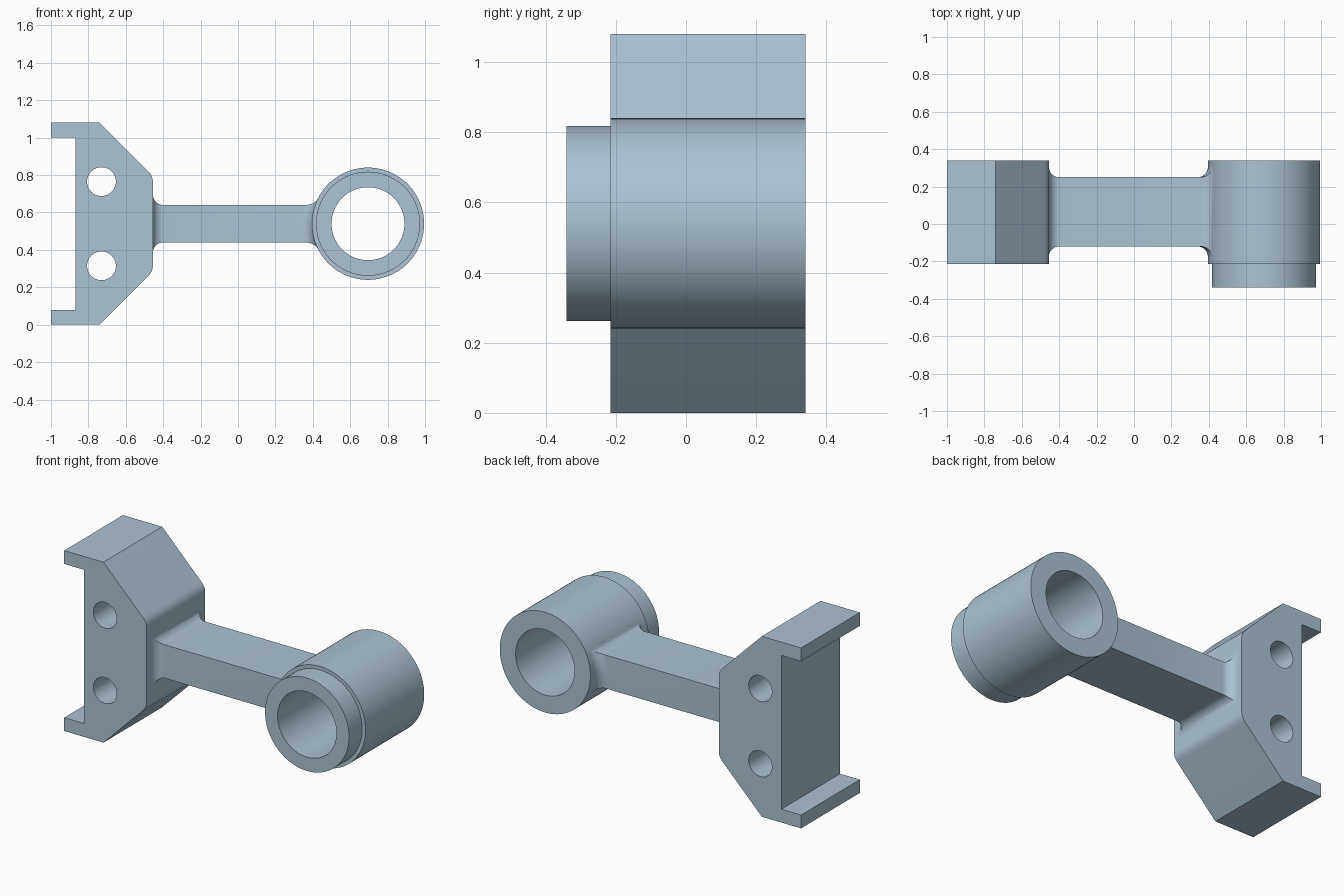
import bpy, bmesh, math
from mathutils import Matrix

if "Cube" in bpy.data.objects:
    bpy.data.objects.remove(bpy.data.objects["Cube"])

steel = bpy.data.materials.new("blue_grey")
steel.diffuse_color = (0.413, 0.546, 0.644, 1)
steel.use_nodes = True
steel.node_tree.nodes["Principled BSDF"].inputs["Base Color"].default_value = steel.diffuse_color

MID_Z = 0.54                     # shared centre height
BACK, FRONT = 0.34, -0.215       # depth of bracket and ring
RING_X, RING_R = 0.695, 0.30
FILLET = 0.055


def finish(name, bm):
    bmesh.ops.remove_doubles(bm, verts=bm.verts, dist=1e-4)
    bmesh.ops.recalc_face_normals(bm, faces=bm.faces)
    mesh = bpy.data.meshes.new(name)
    bm.to_mesh(mesh)
    bm.free()
    mesh.materials.append(steel)
    ob = bpy.data.objects.new(name, mesh)
    bpy.context.collection.objects.link(ob)
    bpy.ops.object.select_all(action='DESELECT')
    bpy.context.view_layer.objects.active = ob
    ob.select_set(True)
    bpy.ops.object.shade_smooth_by_angle(angle=math.radians(30))
    return ob


def circle(cx, cz, r, n=48):
    return [(cx + r * math.cos(2 * math.pi * i / n),
             cz + r * math.sin(2 * math.pi * i / n)) for i in range(n)]


# Bracket: mirrored outline with two bolt holes, extruded in depth
half = [(-0.87, 1.0), (-1.0, 1.0), (-1.0, 1.08), (-0.74, 1.08)]
a, b, c = (-0.479, 0.819), (-0.455, 0.795), (-0.455, 0.761)
for i in range(9):               # rounded shoulder
    t = i / 8
    half.append(tuple((1 - t) ** 2 * p + 2 * t * (1 - t) * q + t * t * r
                      for p, q, r in zip(a, b, c)))
outline = half + [(x, 2 * MID_Z - z) for x, z in reversed(half)]
curve = bpy.data.curves.new("bracket_outline", 'CURVE')
curve.dimensions = '2D'
curve.fill_mode = 'BOTH'
curve.extrude = (BACK - FRONT) / 2
for pts in (outline, circle(-0.73, 0.765, 0.077), circle(-0.73, 0.315, 0.077)):
    s = curve.splines.new('POLY')
    s.points.add(len(pts) - 1)
    for p, (x, z) in zip(s.points, pts):
        p.co = (x, z, 0, 1)
    s.use_cyclic_u = True
helper = bpy.data.objects.new("bracket_outline", curve)
bpy.context.collection.objects.link(helper)
bpy.context.view_layer.update()
evaluated = helper.evaluated_get(bpy.context.evaluated_depsgraph_get())
bm = bmesh.new()
bm.from_mesh(evaluated.to_mesh())
evaluated.to_mesh_clear()
bpy.data.objects.remove(helper)
bm.transform(Matrix.Translation((0, (BACK + FRONT) / 2, 0))
             @ Matrix.Rotation(math.pi / 2, 4, 'X'))
finish("bracket", bm)

# Ring: bored cylinder with a slightly narrower front collar
profile = [(0.195, -0.34), (0.278, -0.34), (0.278, FRONT),
           (RING_R, FRONT), (RING_R, BACK), (0.195, BACK)]
N = 96
bm = bmesh.new()
loops = [[bm.verts.new((x, y, z)) for x, z in circle(RING_X, MID_Z, r, N)]
         for r, y in profile]
for k in range(len(loops)):
    p, q = loops[k], loops[(k + 1) % len(loops)]
    for i in range(N):
        j = (i + 1) % N
        bm.faces.new((p[i], p[j], q[j], q[i]))
finish("ring", bm)

# Arm: rectangular bar lofted with fillets flaring into bracket and ring
HY, HZ, CY = 0.185, 0.10, 0.065
ROWS, STEPS = 8, 8


def section(bm, x_at, dy, dz):
    zs = [(2 * j / ROWS - 1) * (HZ + dz) for j in range(ROWS + 1)]
    front = [bm.verts.new((x_at(z), CY - HY - dy, MID_Z + z)) for z in zs]
    back = [bm.verts.new((x_at(z), CY + HY + dy, MID_Z + z)) for z in reversed(zs)]
    return front + back


def ring_side(z):
    return RING_X - math.sqrt(RING_R ** 2 - z * z)


bm = bmesh.new()
sections = [section(bm, lambda z: -0.475, FILLET, FILLET)]
for k in range(STEPS + 1):       # flare at the bracket
    t = math.pi / 2 * (1 - k / STEPS)
    x, d = -0.455 + FILLET * (1 - math.sin(t)), FILLET * (1 - math.cos(t))
    sections.append(section(bm, lambda z: x, d, d))
for k in range(STEPS + 1):       # flare following the ring surface
    t = math.pi / 2 * k / STEPS
    x, d = FILLET * (math.sin(t) - 1), 1 - math.cos(t)
    sections.append(section(bm, lambda z: ring_side(z) + x, FILLET * d, 0.031 * d))
sections.append(section(bm, lambda z: ring_side(z) + 0.02, FILLET, 0.031))
for p, q in zip(sections, sections[1:]):
    for i in range(len(p)):
        j = (i + 1) % len(p)
        bm.faces.new((p[i], p[j], q[j], q[i]))
for s in (sections[0], sections[-1]):   # end caps, buried in the neighbours
    for j in range(ROWS):
        bm.faces.new((s[j], s[j + 1], s[-2 - j], s[-1 - j]))
finish("arm", bm)
